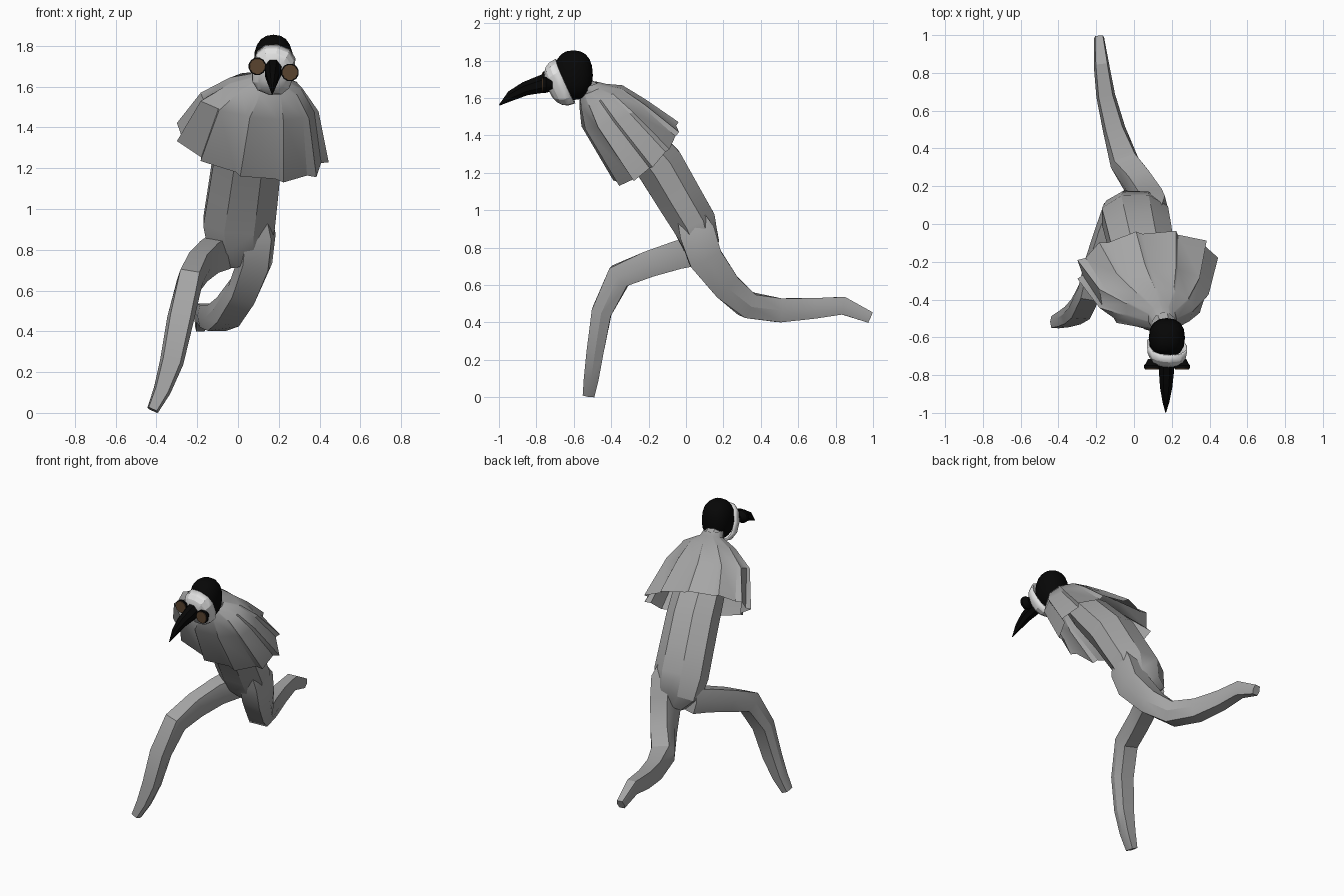
import bpy, bmesh, math
from mathutils import Vector as V, Matrix

if "Cube" in bpy.data.objects:
    bpy.data.objects.remove(bpy.data.objects["Cube"])


def material(name, rgb):
    m = bpy.data.materials.new(name)
    m.diffuse_color = (*rgb, 1)
    m.use_nodes = True
    m.node_tree.nodes["Principled BSDF"].inputs["Base Color"].default_value = m.diffuse_color
    return m


GREY = material("cloth_grey", (0.38, 0.38, 0.38))
BLACK = material("black", (0.002, 0.002, 0.002))
WHITE = material("mask_white", (0.76, 0.76, 0.76))
BROWN = material("lens_brown", (0.10, 0.056, 0.028))


def finish(name, bm, mat, angle=30):
    bmesh.ops.recalc_face_normals(bm, faces=bm.faces)
    me = bpy.data.meshes.new(name)
    bm.to_mesh(me)
    bm.free()
    me.materials.append(mat)
    ob = bpy.data.objects.new(name, me)
    bpy.context.collection.objects.link(ob)
    bpy.ops.object.select_all(action='DESELECT')
    ob.select_set(True)
    bpy.context.view_layer.objects.active = ob
    bpy.ops.object.shade_smooth_by_angle(angle=math.radians(angle))
    return ob


def loft(name, rings, mat, angles, caps=True, pleat=None, angle=30):
    """Skin rings of (centre, half axis u, half axis v); pleat scales single points."""
    bm = bmesh.new()
    loops = []
    for i, (c, u, v) in enumerate(rings):
        loop = []
        for k, a in enumerate(angles):
            r = pleat(i, k) if pleat else 1
            loop.append(bm.verts.new(V(c) + r * (math.cos(a) * V(u) + math.sin(a) * V(v))))
        loops.append(loop)
    n = len(angles)
    for a, b in zip(loops, loops[1:]):
        for k in range(n):
            bm.faces.new((a[k], a[(k + 1) % n], b[(k + 1) % n], b[k]))
    if caps:
        bm.faces.new(loops[0])
        bm.faces.new(loops[-1])
    return finish(name, bm, mat, angle)


def even(n, phase=0.5):
    return [math.tau * (k + phase) / n for k in range(n)]


def tube_rings(path, stretch=1):
    """Rings square to a path of (point, sideways radius, other radius)."""
    pts = [V(p[0]) for p in path]
    rings = []
    for i, (p, ru, rv) in enumerate(path):
        t = (pts[min(i + 1, len(pts) - 1)] - pts[max(i - 1, 0)]).normalized()
        u = (V((1, 0, 0)) - t * t.x).normalized()
        rings.append((p, u * ru, t.cross(u) * rv * stretch))
    return rings


def boxy_sphere(bm, u, v, power):
    """Unit sphere pushed towards a rounded box."""
    bmesh.ops.create_uvsphere(bm, u_segments=u, v_segments=v, radius=1)
    for vert in bm.verts:
        vert.co = V([math.copysign(abs(c) ** power, c) for c in vert.co])


# Leaning torso, from crotch to neck
loft("torso", tube_rings([
    ((0.035, 0.10, 0.735), 0.09, 0.05),
    ((0.01, 0.08, 0.82), 0.17, 0.10),
    ((0.005, 0.045, 0.93), 0.19, 0.12),
    ((0.025, -0.045, 1.08), 0.185, 0.125),
    ((0.045, -0.14, 1.24), 0.18, 0.13),
    ((0.09, -0.32, 1.46), 0.17, 0.11),
    ((0.14, -0.46, 1.60), 0.08, 0.06),
    ((0.165, -0.57, 1.68), 0.055, 0.05)], 1.06), GREY, even(8))

# Legs: six-sided, with a broad flat front and back and a ridge along each side
CORNER = math.radians(42)
LEG = [0, CORNER, math.pi - CORNER, math.pi, math.pi + CORNER, -CORNER]
FLAT = 1.42

# Striding front leg
loft("front_leg", tube_rings([
    ((-0.09, 0.08, 0.79), 0.075, 0.085),
    ((-0.14, -0.03, 0.765), 0.064, 0.08),
    ((-0.195, -0.19, 0.715), 0.062, 0.074),
    ((-0.235, -0.355, 0.65), 0.064, 0.07),
    ((-0.282, -0.45, 0.46), 0.066, 0.056),
    ((-0.325, -0.485, 0.25), 0.058, 0.048),
    ((-0.372, -0.505, 0.11), 0.043, 0.042),
    ((-0.418, -0.52, 0.014), 0.029, 0.033)], FLAT), GREY, LEG)

# Trailing back leg, bent at the knee, running smoothly out of the hip
loft("back_leg", tube_rings([
    ((0.085, 0.0, 1.02), 0.06, 0.06),
    ((0.10, 0.06, 0.88), 0.085, 0.10),
    ((0.085, 0.10, 0.75), 0.085, 0.095),
    ((0.025, 0.21, 0.60), 0.078, 0.08),
    ((-0.05, 0.325, 0.495), 0.078, 0.072),
    ((-0.105, 0.50, 0.465), 0.06, 0.067),
    ((-0.15, 0.68, 0.475), 0.05, 0.058),
    ((-0.172, 0.84, 0.49), 0.041, 0.05),
    ((-0.185, 0.985, 0.427), 0.027, 0.032)], FLAT), GREY, LEG)

# Short pleated cape: each panel steps inward to the next one
PANELS = 11
pleat_angles = []
for k in range(PANELS):
    pleat_angles += [math.tau * k / PANELS, math.tau * (k + 0.86) / PANELS]
DEPTH = [0, 0, 0.015, 0.035, 0.05]
loft("cape", [
    ((0.16, -0.535, 1.67), (0.065, 0, -0.01), (0, 0.065, 0.015)),
    ((0.15, -0.50, 1.645), (0.075, 0, -0.01), (0, 0.07, 0.03)),
    ((0.135, -0.455, 1.61), (0.18, 0.0, -0.02), (0, 0.115, 0.055)),
    ((0.10, -0.385, 1.515), (0.285, 0.01, -0.035), (0, 0.168, 0.07)),
    ((0.065, -0.21, 1.305), (0.362, 0.03, -0.072), (0, 0.168, 0.15))],
    GREY, pleat_angles, caps=False,
    pleat=lambda i, k: 1 + DEPTH[i] * (1 if k % 2 == 0 else -1))

# Hooded skull
bm = bmesh.new()
boxy_sphere(bm, 16, 10, 0.85)
bmesh.ops.transform(bm, verts=bm.verts, matrix=Matrix.LocRotScale(
    V((0.174, -0.602, 1.722)), None, V((0.096, 0.104, 0.133))))
finish("hood", bm, BLACK, 40)

# Face mask: a deep boxy shell facing forward and slightly down, rolled sideways
ROLL = Matrix.Rotation(math.radians(10), 4, 'Y')
bm = bmesh.new()
boxy_sphere(bm, 12, 10, 0.8)
bmesh.ops.delete(bm, geom=[v for v in bm.verts if v.co.z < -0.01], context='VERTS')
face = (Matrix.Translation((0.175, -0.645, 1.69)) @ ROLL
        @ Matrix.Rotation(math.radians(114), 4, 'X')
        @ Matrix.Diagonal((0.107, 0.132, 0.102, 1)))
bmesh.ops.transform(bm, matrix=face, verts=bm.verts)
mask = finish("face_mask", bm, WHITE, 20)
shell = mask.modifiers.new("thickness", 'SOLIDIFY')
shell.thickness = 0.012

# Long drooping beak
loft("beak", tube_rings([
    ((0.173, -0.71, 1.69), 0.045, 0.06),
    ((0.172, -0.77, 1.675), 0.044, 0.052),
    ((0.170, -0.86, 1.650), 0.035, 0.040),
    ((0.169, -0.935, 1.612), 0.020, 0.030),
    ((0.168, -0.998, 1.562), 0.002, 0.003)]), BLACK, even(8))

# Round goggles
for side, x, z in (("left", 0.255, 1.67), ("right", 0.095, 1.70)):
    def disc(y, r):
        return ((x, y, z), (r, 0, 0), (0, 0, r))
    loft(side + "_goggle_rim", [disc(-0.715, 0.022), disc(-0.738, 0.034),
                                disc(-0.748, 0.044), disc(-0.764, 0.044)],
         BLACK, even(12))
    loft(side + "_goggle_lens", [disc(-0.762, 0.039), disc(-0.769, 0.038)],
         BROWN, even(12))
